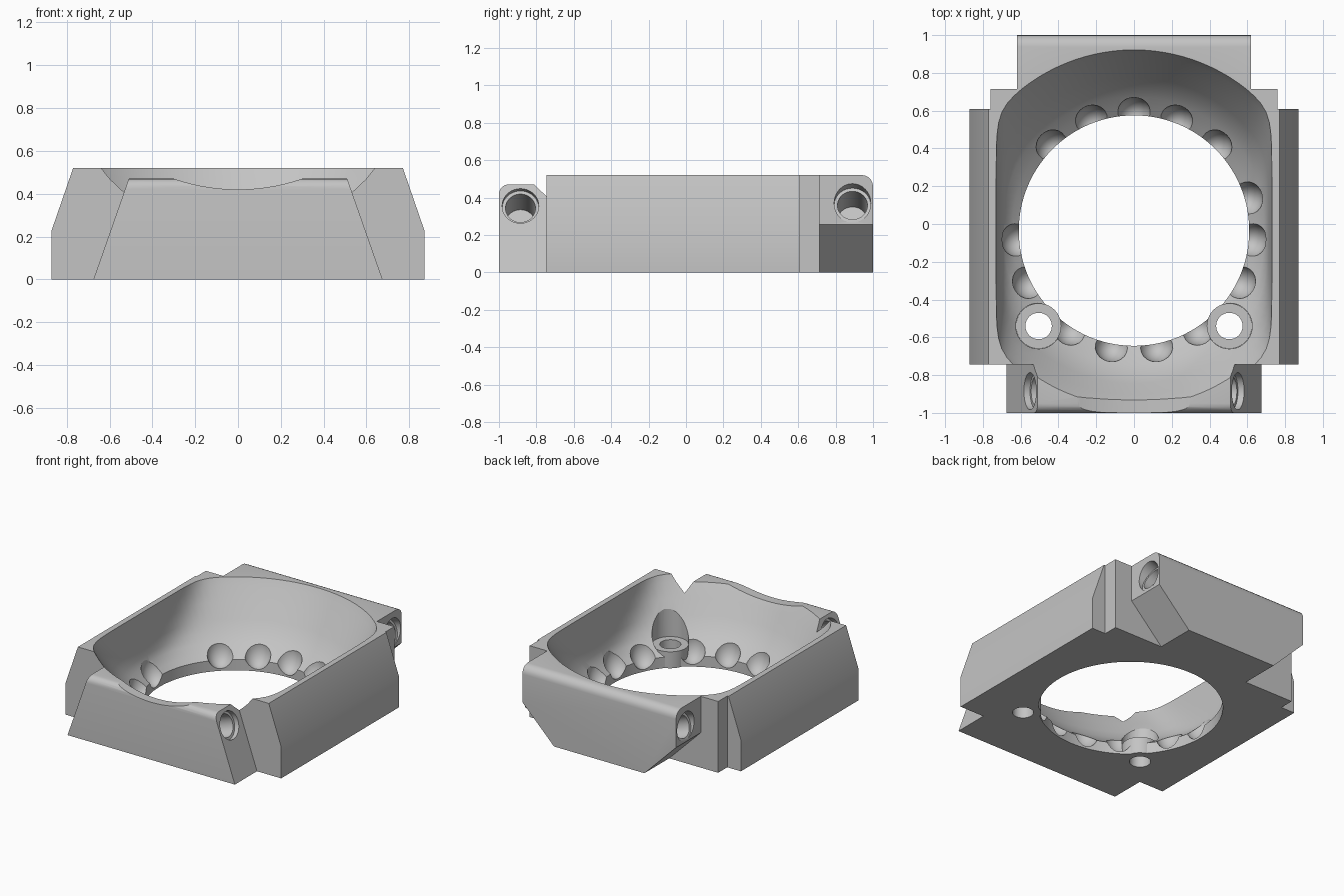
import bpy, bmesh, math
from mathutils import Matrix, Vector

cube = bpy.data.objects.get("Cube")
if cube:
    bpy.data.objects.remove(cube, do_unlink=True)

grey = bpy.data.materials.new("plain_grey")
grey.use_nodes = True
grey.diffuse_color = (0.55, 0.55, 0.55, 1)
grey.node_tree.nodes["Principled BSDF"].inputs["Base Color"].default_value = (0.55, 0.55, 0.55, 1)

CENTRE_Y = -0.035
TOP = 0.52


def finish(name, bm):
    bmesh.ops.recalc_face_normals(bm, faces=bm.faces[:])
    mesh = bpy.data.meshes.new(name)
    bm.to_mesh(mesh)
    bm.free()
    ob = bpy.data.objects.new(name, mesh)
    bpy.context.collection.objects.link(ob)
    mesh.materials.append(grey)
    return ob


def loft(name, rings):
    """Closed solid through rings of points."""
    bm = bmesh.new()
    loops = [[bm.verts.new(p) for p in ring] for ring in rings]
    n = len(loops[0])
    for a, b in zip(loops, loops[1:]):
        for i in range(n):
            bm.faces.new((a[i], a[(i + 1) % n], b[(i + 1) % n], b[i]))
    bm.faces.new(loops[0][::-1])
    bm.faces.new(loops[-1])
    return finish(name, bm)


def prism(name, half, y0, y1):
    """Mirrored x-z outline, given from bottom to top, run along y."""
    outline = half + [(-x, z) for x, z in reversed(half)]
    return loft(name, [[(x, y, z) for x, z in outline] for y in (y0, y1)])


def bevel_top_edge(ob, y, size, segments):
    bm = bmesh.new()
    bm.from_mesh(ob.data)
    top = max(v.co.z for v in bm.verts)
    edges = [e for e in bm.edges
             if all(abs(v.co.y - y) < 1e-4 and v.co.z > top - 1e-4 for v in e.verts)]
    bmesh.ops.bevel(bm, geom=edges, offset=size, segments=segments, profile=0.5, affect='EDGES')
    bm.to_mesh(ob.data)
    bm.free()


def rod(name, start, end, radius, sides=40):
    start, end = Vector(start), Vector(end)
    turn = (end - start).to_track_quat('Z', 'Y').to_matrix().to_4x4()
    bm = bmesh.new()
    bmesh.ops.create_cone(bm, cap_ends=True, segments=sides, radius1=radius, radius2=radius,
                          depth=(end - start).length,
                          matrix=Matrix.Translation((start + end) / 2) @ turn)
    return finish(name, bm)


def combine(target, tool, operation):
    mod = target.modifiers.new("combine", 'BOOLEAN')
    mod.operation, mod.object, mod.solver = operation, tool, 'EXACT'
    bpy.context.view_layer.objects.active = target
    bpy.ops.object.modifier_apply(modifier=mod.name)
    bpy.data.objects.remove(tool, do_unlink=True)


# Outer blocks
frame = prism("bezel_frame", [(0.87, 0), (0.87, 0.23), (0.77, TOP)], -0.745, 0.61)
back_step = prism("back_step", [(0.76, 0), (0.76, TOP)], 0.5, 0.715)
back_bar = prism("back_bar", [(0.365, 0), (0.62, 0.255), (0.62, TOP)], 0.7, 1.0)
bevel_top_edge(back_bar, 1.0, 0.06, 5)
front_bar = prism("front_bar", [(0.675, 0), (0.51, 0.47)], -1.0, -0.74)
bevel_top_edge(front_bar, -1.0, 0.05, 5)
bevel_top_edge(front_bar, -0.74, 0.05, 1)
for part in (back_step, back_bar, front_bar):
    combine(frame, part, 'UNION')

# Bowl: a round opening that flares upward, with flattened left and right sides
profile = [(0.61, -0.1), (0.61, 0.08), (0.65, 0.11), (0.71, 0.16), (0.76, 0.21),
           (0.81, 0.28), (0.87, 0.38), (0.93, 0.47), (0.957, TOP), (0.98, 0.57)]
rings = []
for r, z in profile:
    wall = 0.70 + 0.03 * max(z, 0) / TOP
    ring = []
    for i in range(112):
        a = math.tau * i / 112
        side = abs(math.cos(a)) / wall
        flat = (r ** -24 + side ** 24) ** (-1 / 24) if r > 0.62 else r
        ring.append((flat * math.cos(a), CENTRE_Y + flat * math.sin(a), z))
    rings.append(ring)
combine(frame, loft("bowl_cutter", rings), 'DIFFERENCE')

# Shallow dip in the front lip
combine(frame, rod("dip_cutter", (0, -1.1, 1.34), (0, -0.83, 1.34), 0.92, 160), 'DIFFERENCE')

# Scallops around the opening
for degrees in (90, 69, 111, 46, 134, 16, -4.5, 184.5, -26, 206, -57, 237, -79, 259):
    a = math.radians(degrees)
    spot = Matrix.Translation((0.612 * math.cos(a), CENTRE_Y + 0.612 * math.sin(a), 0.145))
    bm = bmesh.new()
    bmesh.ops.create_uvsphere(bm, u_segments=24, v_segments=14, radius=1,
                              matrix=spot @ Matrix.Diagonal((0.094, 0.094, 0.13, 1)))
    combine(frame, finish("scallop_cutter", bm), 'DIFFERENCE')

for s in (-1, 1):
    # Screw bosses with clearance above and a hole through
    x, y = 0.505 * s, -0.54
    combine(frame, rod("boss_clearance", (x, y, 0.1), (x, y, 0.7), 0.121), 'DIFFERENCE')
    combine(frame, rod("boss", (x, y, 0), (x, y, 0.12), 0.12), 'UNION')
    combine(frame, rod("screw_hole", (x, y, -0.1), (x, y, 0.3), 0.07), 'DIFFERENCE')
    # Slanted pin sockets in the bar ends
    out = Vector((0.94 * s, 0, 0.34))
    for mouth in (Vector((0.55 * s, -0.885, 0.355)), Vector((0.62 * s, 0.89, 0.37))):
        for radius, depth in ((0.098, 0.035), (0.08, 0.28)):
            combine(frame, rod("socket_cutter", mouth + out * 0.12, mouth - out * depth, radius),
                    'DIFFERENCE')

# Smooth curves, sharp edges
bpy.ops.object.select_all(action='DESELECT')
frame.select_set(True)
bpy.context.view_layer.objects.active = frame
bpy.ops.object.shade_smooth_by_angle(angle=math.radians(28))
